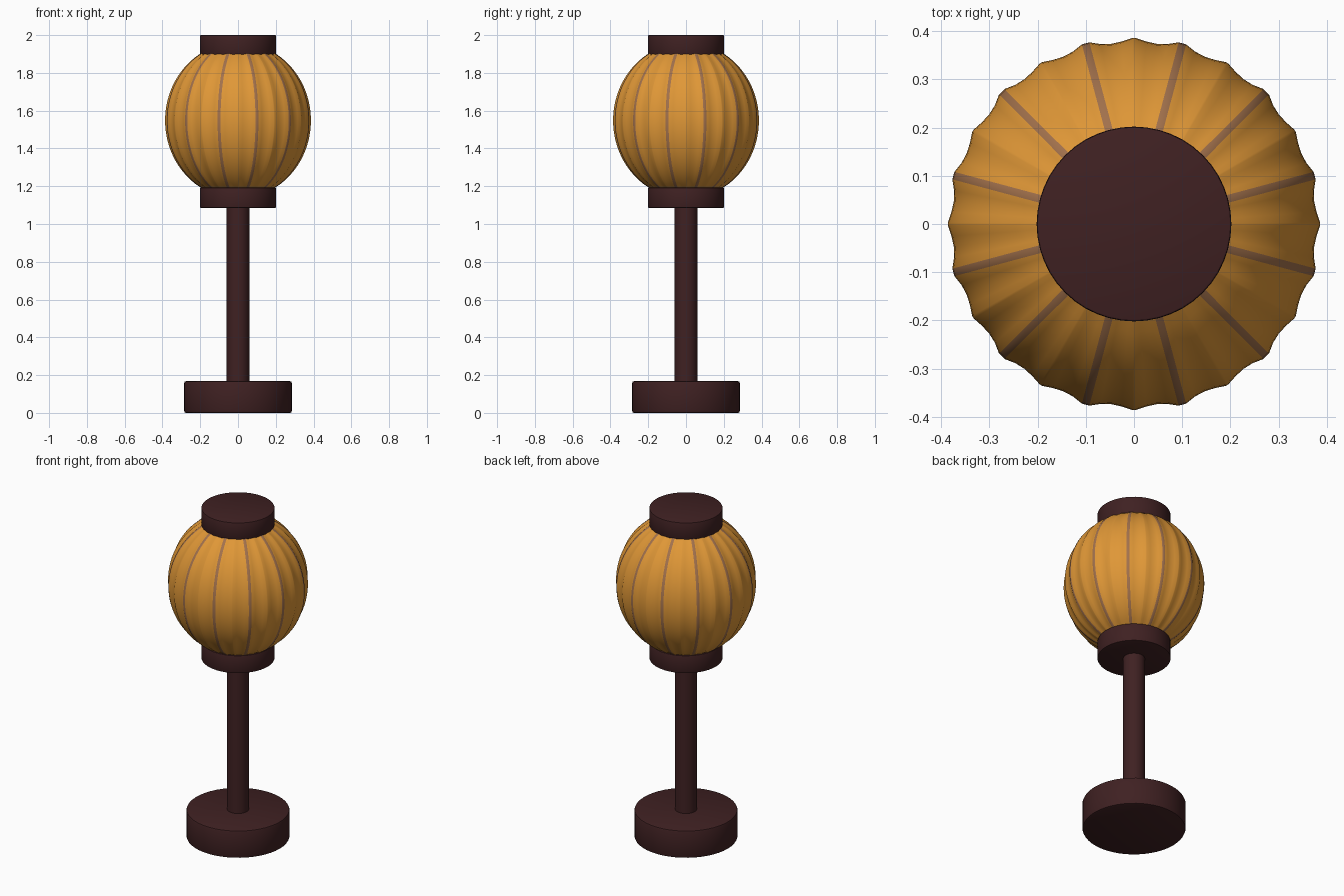
import bpy, bmesh, math
from math import sin, cos, pi, sqrt, radians

if "Cube" in bpy.data.objects:
    bpy.data.objects.remove(bpy.data.objects["Cube"])


def material(name, rgb):
    m = bpy.data.materials.new(name)
    m.diffuse_color = (*rgb, 1)
    m.use_nodes = True
    m.node_tree.nodes["Principled BSDF"].inputs["Base Color"].default_value = m.diffuse_color
    return m


WOOD = material("dark wood", (0.050, 0.0150, 0.0160))
PAPER = material("amber paper", (0.74, 0.31, 0.038))
RIB = material("brown rib", (0.36, 0.165, 0.072))


def finish(ob, angle=30):
    bpy.ops.object.select_all(action='DESELECT')
    ob.select_set(True)
    bpy.context.view_layer.objects.active = ob
    bpy.ops.object.shade_smooth_by_angle(angle=radians(angle))


def disc(name, r, z0, z1, bevel=0.0):
    bpy.ops.mesh.primitive_cylinder_add(vertices=48, radius=r, depth=z1 - z0,
                                        location=(0, 0, (z0 + z1) / 2))
    ob = bpy.context.object
    ob.name = name
    ob.data.materials.append(WOOD)
    if bevel:
        bm = bmesh.new()
        bm.from_mesh(ob.data)
        rims = [e for e in bm.edges if abs(e.verts[0].co.z - e.verts[1].co.z) < 1e-5]
        bmesh.ops.bevel(bm, geom=rims, offset=bevel, segments=2, affect='EDGES', profile=0.5)
        bm.to_mesh(ob.data)
        bm.free()
    finish(ob)


# wooden stand and collars
disc("base", 0.285, 0.0, 0.168, 0.010)
disc("pole", 0.06, 0.15, 1.10)
disc("lower_collar", 0.202, 1.085, 1.193, 0.005)
disc("upper_collar", 0.202, 1.897, 2.0, 0.005)

# pleated paper shade: 24 folds, every second fold ridge carries a thin brown rib
ROWS, FOLDS, HALF_RIB = 28, 24, 0.008
STEP = 2 * pi / FOLDS
bm = bmesh.new()
rings = []
for i in range(ROWS + 1):
    t = -1 + 2 * i / ROWS
    z = 1.546 + 0.362 * t
    r = 0.386 * sqrt(1 - ((z - 1.548) / 0.414) ** 2)
    ring = []
    for k in range(FOLDS):
        a = k * STEP
        half = HALF_RIB / r if k % 2 else 0.008
        nxt = 0.008 if k % 2 else HALF_RIB / r
        lift = 0.002 if k % 2 else 0.0
        pts = [(a - half, r + lift), (a + half, r + lift)]
        lo, hi = a + half, a + STEP - nxt
        for f in (0.25, 0.5, 0.75):          # shallow valley between ridges
            pts.append((lo + (hi - lo) * f, r * (1 - 0.024 * sin(pi * f))))
        ring += [bm.verts.new((q * cos(b), q * sin(b), z)) for b, q in pts]
    rings.append(ring)
n = len(rings[0])
for lower, upper in zip(rings, rings[1:]):
    for j in range(n):
        f = bm.faces.new((lower[j], lower[(j + 1) % n], upper[(j + 1) % n], upper[j]))
        f.material_index = 1 if j % 10 == 5 else 0
bm.faces.new(rings[0][::-1])
bm.faces.new(rings[-1])
me = bpy.data.meshes.new("lantern_shade")
bm.to_mesh(me)
bm.free()
shade = bpy.data.objects.new("lantern_shade", me)
bpy.context.collection.objects.link(shade)
me.materials.append(PAPER)
me.materials.append(RIB)
finish(shade)
